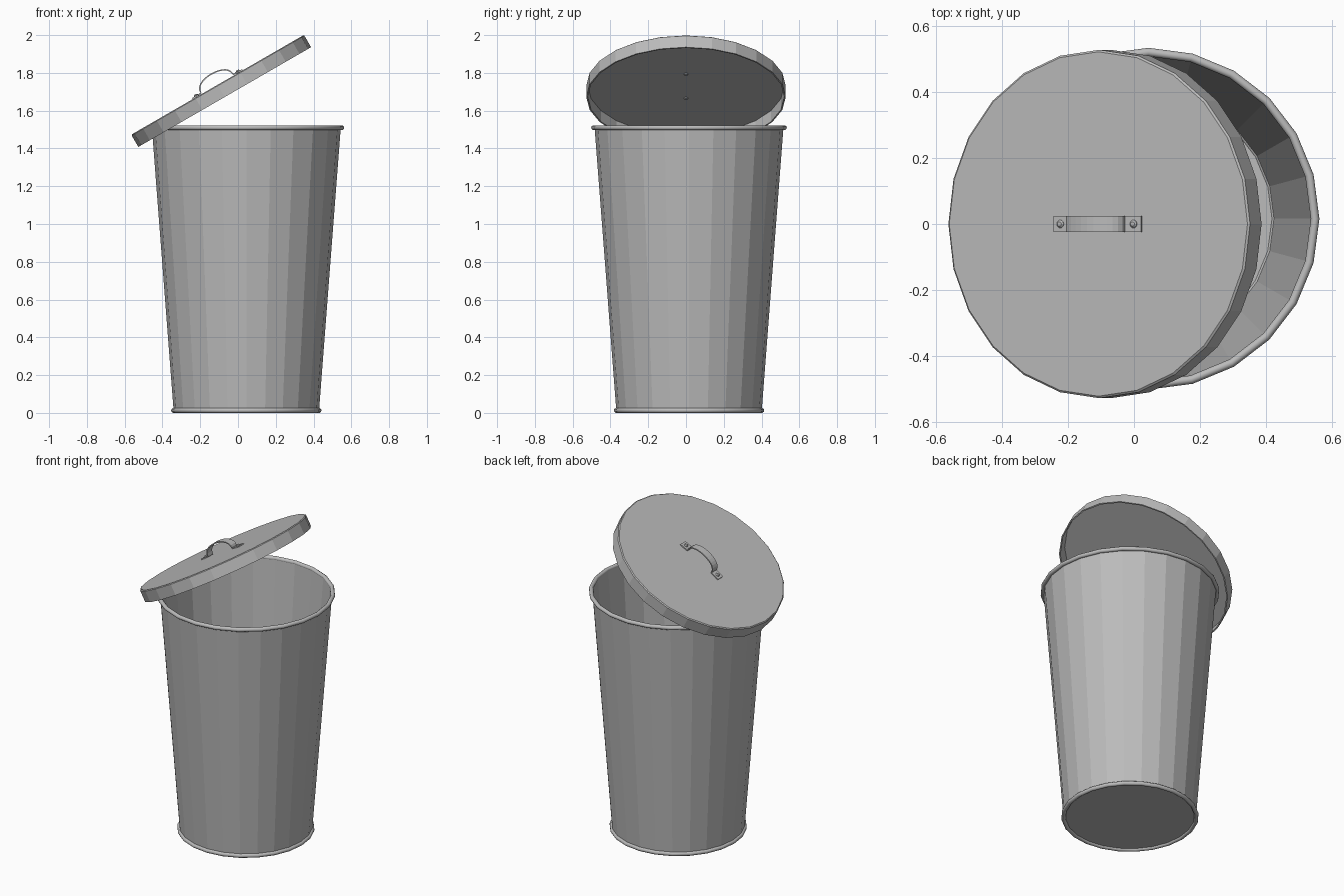
import bpy, math
from mathutils import Matrix, Vector

cube = bpy.data.objects.get("Cube")
if cube:
    bpy.data.objects.remove(cube)

SIDES = 24
BIN = Vector((0.044, 0.016, 0))
LID = Matrix.Translation((-0.108, 0, 1.737)) @ Matrix.Rotation(math.radians(-30), 4, 'Y')

metal = bpy.data.materials.new("grey metal")
metal.use_nodes = True
COLOUR = (0.5, 0.5, 0.5, 1)
metal.diffuse_color = COLOUR
metal.node_tree.nodes["Principled BSDF"].inputs["Base Color"].default_value = COLOUR


def make(name, verts, faces, matrix, smooth=False):
    mesh = bpy.data.meshes.new(name)
    mesh.from_pydata(verts, [], faces)
    mesh.materials.append(metal)
    obj = bpy.data.objects.new(name, mesh)
    bpy.context.collection.objects.link(obj)
    obj.matrix_world = matrix
    for p in mesh.polygons:
        p.use_smooth = smooth
    return obj


def lathe(name, profile, matrix, sides=SIDES, closed=False, smooth=False):
    """Spin (radius, height) points around z; open profiles get end caps."""
    n = len(profile)
    verts = [(r * math.cos(a), r * math.sin(a), z)
             for a in (math.tau * s / sides for s in range(sides))
             for r, z in profile]
    faces = [(s * n + i, (s + 1) % sides * n + i,
              (s + 1) % sides * n + (i + 1) % n, s * n + (i + 1) % n)
             for s in range(sides) for i in range(n if closed else n - 1)]
    if not closed:
        faces.append([s * n for s in reversed(range(sides))])
        faces.append([s * n + n - 1 for s in range(sides)])
    return make(name, verts, faces, matrix, smooth)


def ring(name, radius, height, thick):
    circle = [(radius + thick * math.cos(a), height + thick * math.sin(a))
              for a in (math.tau * i / 10 for i in range(10))]
    lathe(name, circle, Matrix.Translation(BIN), closed=True, smooth=True)


# Tapered bin: outside from the base up, then inside down to the floor
lathe("bin_body", [(0.385, 0.012), (0.5, 1.51), (0.494, 1.51), (0.38, 0.02)],
      Matrix.Translation(BIN))
ring("top_rim", 0.505, 1.51, 0.013)
ring("base_rim", 0.385, 0.013, 0.013)

# Hollow lid, from the inner ceiling round the lip to the top
lathe("lid", [(0.52, -0.008), (0.52, -0.075), (0.528, -0.075),
              (0.528, -0.005), (0.522, 0)], LID)

# Arched strap handle with flat feet
arch = [(-0.098 * math.cos(a), 0.006 + 0.06 * math.sin(a) ** 0.8)
        for a in (math.pi * i / 14 for i in range(15))]
path = [Vector(p) for p in [(-0.153, 0.003)] + arch + [(0.153, 0.003)]]
verts, faces = [], []
for i, p in enumerate(path):
    t = path[min(i + 1, len(path) - 1)] - path[max(i - 1, 0)]
    off = Vector((-t.y, t.x)).normalized() * 0.0035
    for q, y in ((p - off, -0.025), (p - off, 0.025), (p + off, 0.025), (p + off, -0.025)):
        verts.append((q.x, y, q.y))
    if i:
        b = 4 * i
        faces += [(b - 4 + k, b - 4 + (k + 1) % 4, b + (k + 1) % 4, b + k) for k in range(4)]
faces += [(3, 2, 1, 0), tuple(range(len(verts) - 4, len(verts)))]
make("handle", verts, faces, LID)

# Rivets through the handle feet and lid
for side, x in (("right", -0.128), ("left", 0.128)):
    lathe(side + "_rivet", [(0.008, -0.014), (0.012, -0.01), (0.012, 0.01), (0.007, 0.015)],
          LID @ Matrix.Translation((x, 0, 0)), sides=10)
